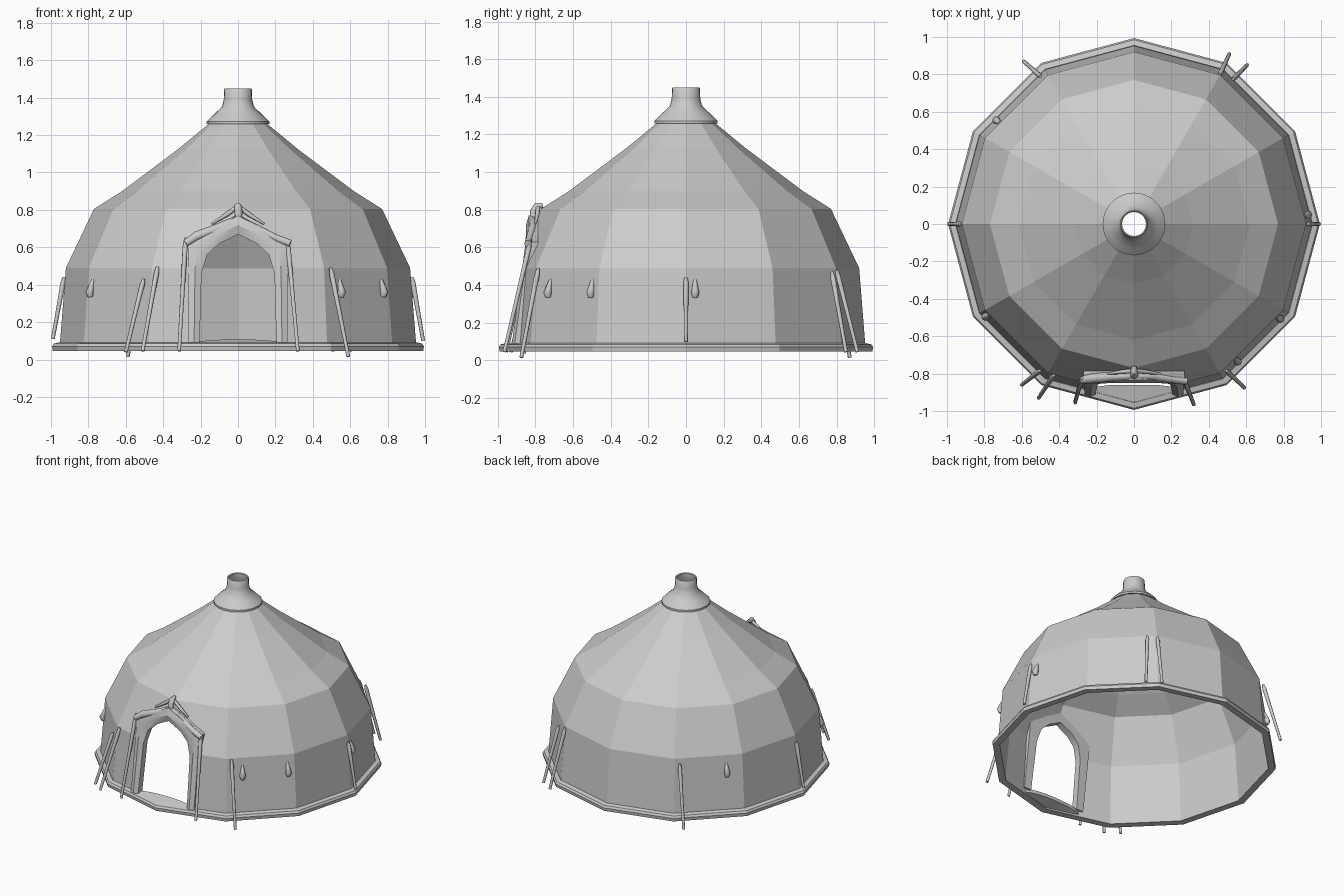
import bpy, bmesh, math
from mathutils import Vector

if "Cube" in bpy.data.objects:
    bpy.data.objects.remove(bpy.data.objects["Cube"])

SIDES = 12


def make_object(name, bm, smooth=None):
    bmesh.ops.recalc_face_normals(bm, faces=bm.faces)
    mesh = bpy.data.meshes.new(name)
    bm.to_mesh(mesh)
    bm.free()
    ob = bpy.data.objects.new(name, mesh)
    bpy.context.collection.objects.link(ob)
    if smooth:
        activate(ob)
        bpy.ops.object.shade_smooth_by_angle(angle=math.radians(smooth))
    return ob


def activate(ob):
    bpy.ops.object.select_all(action='DESELECT')
    ob.select_set(True)
    bpy.context.view_layer.objects.active = ob


def lathe(name, profile, sides, closed=False, smooth=None):
    """Spin an (r, z) profile into a faceted surface with corners on the axes."""
    bm = bmesh.new()
    rings = [[bm.verts.new((r * math.cos(k * math.tau / sides),
                            r * math.sin(k * math.tau / sides), z))
              for k in range(sides)] for r, z in profile]
    pairs = list(zip(rings, rings[1:]))
    if closed:
        pairs.append((rings[-1], rings[0]))
    for a, b in pairs:
        for k in range(sides):
            n = (k + 1) % sides
            bm.faces.new((a[k], a[n], b[n], b[k]))
    return make_object(name, bm, smooth)


def tube(name, points, radii, sides=8):
    """Round tube through points, with one radius per point."""
    curve = bpy.data.curves.new(name, 'CURVE')
    curve.dimensions = '3D'
    curve.bevel_depth = 1.0
    curve.bevel_resolution = sides // 4
    curve.use_fill_caps = True
    spline = curve.splines.new('POLY')
    spline.points.add(len(points) - 1)
    for p, co, r in zip(spline.points, points, radii):
        p.co = (*co, 1)
        p.radius = r
    ob = bpy.data.objects.new(name, curve)
    bpy.context.collection.objects.link(ob)
    activate(ob)
    bpy.ops.object.convert(target='MESH')
    ob = bpy.context.object
    bpy.ops.object.shade_smooth_by_angle(angle=math.radians(50))
    return ob


def mirrored(half):
    """Complete an arch outline whose left half ends on the centre line."""
    return half + [(-x, z) for x, z in reversed(half[:-1])]


def wall_radius(angle, z):
    corner = 0.955 - 0.035 * (z - 0.05) / 0.44
    off = math.radians(angle % 30 - 15)
    return corner * math.cos(math.radians(15)) / math.cos(off)


def door_y(z):
    return -0.91 + 0.075 * min(1.0, (z - 0.09) / 0.55)


inner = mirrored([(-0.205, 0.09), (-0.195, 0.46), (-0.165, 0.56), (-0.10, 0.62), (0, 0.67)])
middle = mirrored([(-0.235, 0.02), (-0.235, 0.48), (-0.21, 0.59), (-0.13, 0.655), (0, 0.71)])
outer = mirrored([(-0.265, 0.09), (-0.265, 0.50), (-0.27, 0.63), (-0.15, 0.69), (0, 0.77)])

# Faceted fabric dome, open at the bottom and the chimney
dome = lathe("dome_shell", [(0.955, 0.05), (0.92, 0.49), (0.77, 0.805), (0.62, 0.90),
                            (0.48, 1.005), (0.32, 1.125), (0.15, 1.265)], SIDES)
solid = dome.modifiers.new("thickness", 'SOLIDIFY')
solid.thickness = 0.012

# Doorway cut through the front
bm = bmesh.new()
front = [bm.verts.new((x, -1.2, z)) for x, z in middle]
back = [bm.verts.new((x, -0.5, z)) for x, z in middle]
bm.faces.new(front)
bm.faces.new(back)
for i in range(len(front)):
    n = (i + 1) % len(front)
    bm.faces.new((front[i], front[n], back[n], back[i]))
cutter = make_object("door_cutter", bm)
cutter.hide_render = True
cut = dome.modifiers.new("doorway", 'BOOLEAN')
cut.object = cutter
cut.operation = 'DIFFERENCE'
cut.solver = 'EXACT'
activate(dome)
bpy.ops.object.modifier_apply(modifier="thickness")
bpy.ops.object.modifier_apply(modifier="doorway")
bpy.data.objects.remove(cutter)

# Hem around the ground
lathe("ground_hem", [(0.94, 0.048), (0.99, 0.046), (0.994, 0.07), (0.985, 0.085),
                     (0.955, 0.092)], SIDES, closed=True)

# Chimney collar with an open pipe
lathe("chimney_collar", [(0.15, 1.262), (0.168, 1.258), (0.168, 1.272), (0.13, 1.31),
                         (0.086, 1.35), (0.076, 1.39), (0.074, 1.445), (0.07, 1.45),
                         (0.064, 1.445), (0.066, 1.385), (0.12, 1.30)], 20,
      closed=True, smooth=40)

# Fabric door surround, following the slope of the wall
bm = bmesh.new()
rows = []
for (xi, zi), (xo, zo) in zip(inner, outer):
    xm, zm = (xi + xo) / 2, (zi + zo) / 2
    rows.append([bm.verts.new(p) for p in (
        (xi, door_y(zi) + 0.05, zi), (xi, door_y(zi), zi), (xm, door_y(zm) - 0.015, zm),
        (xo, door_y(zo), zo), (xo, door_y(zo) + 0.05, zo))])
for a, b in zip(rows, rows[1:]):
    for j in range(5):
        n = (j + 1) % 5
        bm.faces.new((a[j], a[n], b[n], b[j]))
bm.faces.new(rows[0])
bm.faces.new(rows[-1])
make_object("door_surround", bm, smooth=35)

# Rolled flap draped over the doorway, with its peak tie
tube("rolled_door_flap", [(-0.28, -0.835, 0.62), (-0.22, -0.825, 0.66), (-0.11, -0.815, 0.70),
                          (0, -0.81, 0.75), (0.10, -0.815, 0.70), (0.2, -0.83, 0.65),
                          (0.28, -0.84, 0.62)],
     [0.02, 0.026, 0.026, 0.024, 0.022, 0.02, 0.02])
tube("peak_tie", [(0, -0.76, 0.825), (0, -0.79, 0.82), (0.002, -0.808, 0.79), (0.005, -0.81, 0.74)],
     [0.012, 0.02, 0.022, 0.015])
for side in (-1, 1):
    tube("drape_fold", [(0, -0.785, 0.82), (side * 0.06, -0.79, 0.775), (side * 0.14, -0.80, 0.725)],
         [0.012, 0.012, 0.006])

# Leaf-shaped door sill
bm = bmesh.new()
sill_rows = []
for i in range(9):
    t = i / 4 - 1
    x = 0.27 * t
    y_out = -0.985 + 0.268 * abs(x)
    y_in = -0.86 - 0.03 * t ** 4
    z_in = 0.108 - 0.018 * t * t
    sill_rows.append([bm.verts.new(p) for p in (
        (x, y_out, 0.05), (x, y_out, 0.08), (x, y_in, z_in), (x, y_in, z_in - 0.025))])
for a, b in zip(sill_rows, sill_rows[1:]):
    for j in range(4):
        n = (j + 1) % 4
        bm.faces.new((a[j], a[n], b[n], b[j]))
bm.faces.new(sill_rows[0])
bm.faces.new(sill_rows[-1])
make_object("door_sill", bm, smooth=30)

# Leaning pegs tied around the wall (top point, foot point)
pegs = [((-0.505, -0.785, 0.43), (-0.60, -0.86, 0.04)),
        ((-0.43, -0.81, 0.495), (-0.51, -0.93, 0.045)),
        ((-0.28, -0.825, 0.65), (-0.315, -0.955, 0.045)),
        ((0.265, -0.825, 0.64), (0.32, -0.965, 0.045)),
        ((0.495, -0.785, 0.49), (0.59, -0.875, 0.015)),
        ((0.46, 0.80, 0.48), (0.51, 0.91, 0.045)),
        ((0.53, 0.775, 0.47), (0.605, 0.85, 0.045)),
        ((-0.50, 0.79, 0.46), (-0.59, 0.87, 0.015)),
        ((0.93, 0, 0.44), (0.99, 0, 0.10)),
        ((-0.93, 0, 0.44), (-0.99, 0, 0.11))]
for top, foot in pegs:
    a, b = Vector(top), Vector(foot)
    tube("leaning_peg", [a, a.lerp(b, 0.08), a.lerp(b, 0.6), b], [0.008, 0.014, 0.011, 0.010])

# Small fabric tabs hanging on the wall
for angle in (-53, -33, 3, 212, 143):
    c, s = math.cos(math.radians(angle)), math.sin(math.radians(angle))
    points = []
    for z, lift in ((0.43, -0.004), (0.40, 0.004), (0.36, 0.014), (0.335, 0.006)):
        r = wall_radius(angle, z) + lift
        points.append((r * c, r * s, z))
    tube("wall_tab", points, [0.008, 0.014, 0.022, 0.014])
